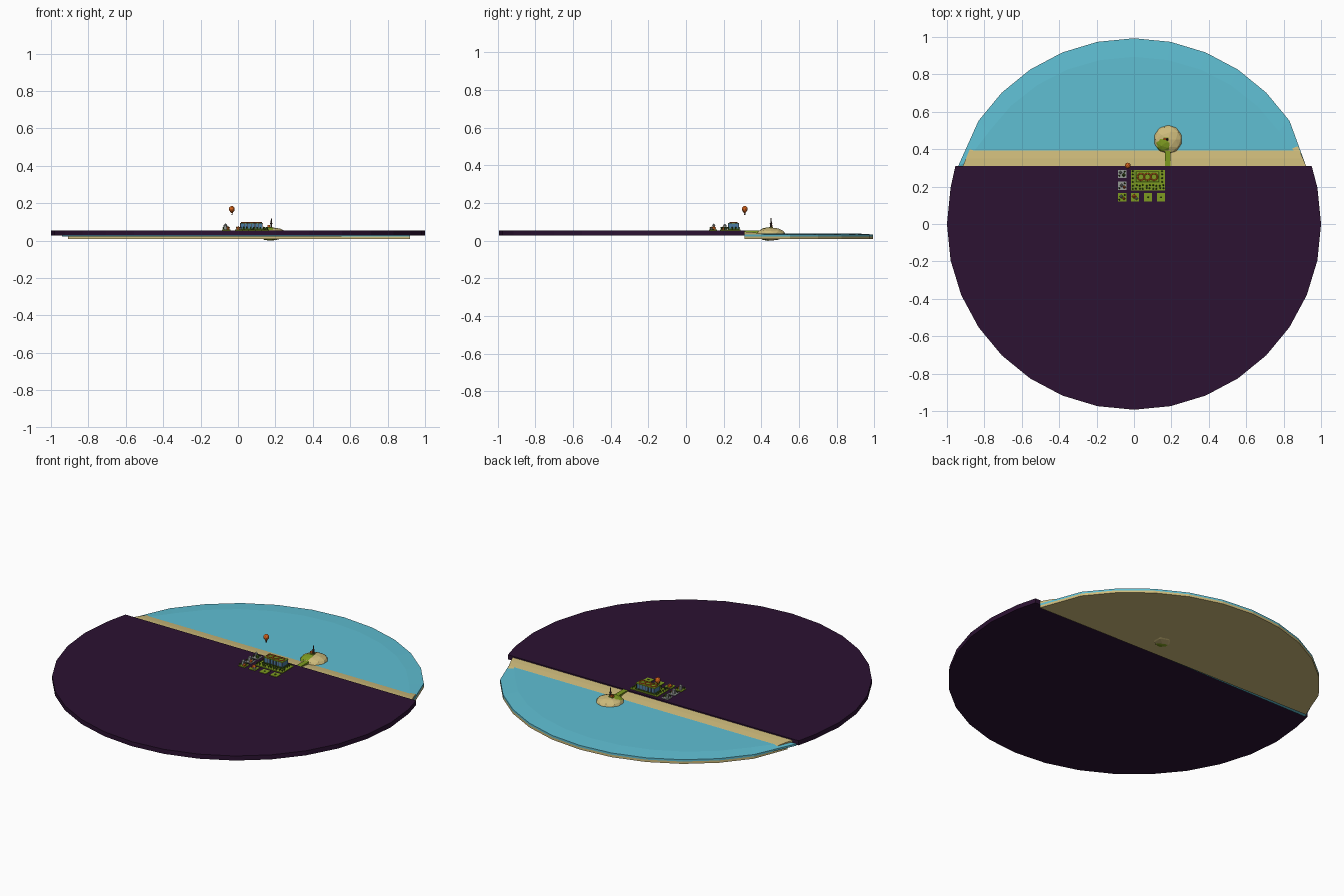
import bpy, bmesh, math, random
from mathutils import Matrix, Vector

if "Cube" in bpy.data.objects:
    bpy.data.objects.remove(bpy.data.objects["Cube"])
random.seed(4)


def mat(name, c):
    m = bpy.data.materials.new(name)
    m.diffuse_color = (*c, 1)
    m.use_nodes = True
    m.node_tree.nodes["Principled BSDF"].inputs["Base Color"].default_value = m.diffuse_color
    return m


PURPLE = mat("dark_ground", (.025, .006, .032))
TEAL = mat("water", (.115, .52, .65))
SAND = mat("sand", (.62, .50, .20))
GREEN = mat("grass", (.21, .33, .015))
LEAF = mat("leaf", (.05, .12, .01))
ORANGE = mat("orange", (.68, .13, .013))
BLUE = mat("glass", (.07, .20, .36))
GREY = mat("stone", (.30, .32, .30))
DARK = mat("dark_wood", (.07, .04, .03))


def finish(name, bm, m):
    bmesh.ops.recalc_face_normals(bm, faces=bm.faces)
    me = bpy.data.meshes.new(name)
    bm.to_mesh(me)
    bm.free()
    me.materials.append(m)
    ob = bpy.data.objects.new(name, me)
    bpy.context.collection.objects.link(ob)
    return ob


def loft(name, rings, m):
    bm = bmesh.new()
    vs = [[bm.verts.new(p) for p in r] for r in rings]
    n = len(vs[0])
    for a, b in zip(vs, vs[1:]):
        for i in range(n):
            bm.faces.new((a[i], a[(i + 1) % n], b[(i + 1) % n], b[i]))
    bm.faces.new(vs[0])
    bm.faces.new(vs[-1])
    return finish(name, bm, m)


def prism(name, outline, z0, z1, m):
    return loft(name, [[(x, y, z) for x, y in outline] for z in (z0, z1)], m)


def box(name, x, y, z0, sx, sy, h, m):
    bm = bmesh.new()
    bmesh.ops.create_cube(bm, size=1, matrix=Matrix.Translation((x, y, z0 + h / 2))
                          @ Matrix.Diagonal((sx, sy, h, 1)))
    return finish(name, bm, m)


def ball(name, loc, size, m, sub=1):
    bm = bmesh.new()
    bmesh.ops.create_icosphere(bm, subdivisions=sub, radius=1,
                               matrix=Matrix.Translation(loc) @ Matrix.Diagonal((*size, 1)))
    return finish(name, bm, m)


def cone(name, x, y, z0, r0, r1, h, m, n=8):
    bm = bmesh.new()
    bmesh.ops.create_cone(bm, cap_ends=True, segments=n, radius1=r0, radius2=r1, depth=h,
                          matrix=Matrix.Translation((x, y, z0 + h / 2)))
    return finish(name, bm, m)


def ring(name, x, y, z, r, t, m):
    bpy.ops.mesh.primitive_torus_add(major_segments=16, minor_segments=6, major_radius=r,
                                     minor_radius=t, location=(x, y, z))
    ob = bpy.context.object
    ob.name = name
    ob.data.materials.append(m)
    return ob


def arc(i0, i1):
    return [(math.cos(i * math.pi / 16), .993 * math.sin(i * math.pi / 16)) for i in range(i0, i1)]


# dark ground: 32-sided disc cut by the shoreline
SHORE = .31
prism("ground", arc(15, 34) + [(.95, SHORE), (-.955, SHORE)], .028, .055, PURPLE)

# sea bed, water with a sloping outer rim, and beach strip
back = arc(3, 14)
prism("sea_bed", [(.92, SHORE)] + back + [(-.91, .35)], .008, .022, SAND)
edge = [(.92, SHORE)] + back + [(-.94, SHORE)]
inner = [(.9, .33)] + [(x * .93, y * .9) for x, y in back] + [(-.9, .33)]
loft("water", [[(x, y, .022) for x, y in edge], [(x, y, .033) for x, y in edge],
               [(x, y, .039) for x, y in inner]], TEAL)
beach = [(SHORE, .024), (.43, .03), (.39, .0395), (.35, .045), (SHORE, .048)]
loft("beach", [[(x * (1 - max(0, y - SHORE) * .45), y, z) for y, z in beach]
               for x in (-.915, .92)], SAND)

# island with grass cap, causeway and lookout tower
ball("island", (.182, .452, .035), (.078, .078, .035), SAND, 2)
ball("island_grass", (.17, .435, .035), (.058, .055, .036), GREEN, 2)
box("causeway", .18, .355, .035, .028, .11, .019, GREEN)
box("tower_base", .172, .452, .066, .026, .022, .006, GREEN)
cone("tower_mast", .178, .452, .066, .006, .0025, .054, DARK, 6)
cone("tower_deck", .178, .452, .088, .005, .008, .006, DARK)
box("island_hut", .165, .455, .07, .014, .012, .012, ORANGE)

# large park plot with hall and three roof rings
G = .055
box("park_plot", .075, .235, G, .18, .11, .004, GREEN)
box("hall_base", .072, .252, G, .13, .058, .010, LEAF)
box("hall", .072, .252, G, .12, .052, .036, BLUE)
for i in range(7):
    for y in (.225, .279):
        box("hall_pillar", .015 + i * .019, y, G, .003, .003, .039, DARK)
box("hall_roof", .072, .252, .091, .124, .056, .004, GREEN)
for i in range(3):
    ring("roof_ring", .037 + i * .035, .252, .096, .018, .0035, ORANGE)


def tree(x, y, z, s=1):
    cone("tree_trunk", x, y, z, .0015 * s, .0015 * s, .006 * s, DARK, 5)
    ball("tree_crown", (x, y, z + .009 * s), (.005 * s, .005 * s, .006 * s), LEAF)


# trees round the park
for i in range(10):
    for y in (.19, .206):
        tree(-.005 + i * .0178 + random.uniform(-.003, .003), y + random.uniform(-.003, .003), G + .004)
for y in (.225, .245, .265, .282):
    for x in (-.007, .15):
        tree(x, y, G + .004)

# small plots along two sides
for x, y, m in ((-.063, .268, GREY), (-.063, .205, GREY), (-.063, .143, GREEN),
                (.005, .143, GREEN), (.075, .143, GREEN), (.145, .143, GREEN)):
    box("plot", x, y, G, .044, .044, .003, m)
for x in (.075, .145):
    ball("shrub", (x, .143, G + .004), (.006, .006, .005), LEAF)

# buildings on the plots
for x, y, s, h, m in ((-.072, .275, .012, .022, GREY), (-.055, .262, .014, .014, LEAF),
                      (-.066, .207, .014, .026, GREY), (-.052, .197, .012, .013, ORANGE),
                      (-.068, .147, .014, .026, GREY), (-.054, .136, .012, .012, ORANGE),
                      (.001, .148, .018, .011, ORANGE), (.014, .136, .012, .008, GREY)):
    box("building", x, y, G, s, s, h, m)
    cone("building_roof", x, y, G + h, s * .72, 0, s * .7, m, 4)
for x, y in ((-.078, .258), (-.05, .28), (-.078, .192), (-.05, .217), (-.078, .13), (-.05, .155)):
    tree(x, y, G + .003)

# hot-air balloon
ball("balloon", (-.033, .312, .168), (.016, .016, .017), ORANGE, 2)
cone("balloon_neck", -.033, .312, .146, .004, .0125, .013, ORANGE)
box("balloon_basket", -.033, .312, .137, .006, .006, .006, DARK)
for sx in (-1, 1):
    for sy in (-1, 1):
        box("basket_rope", -.033 + sx * .0025, .312 + sy * .0025, .142, .0008, .0008, .006, DARK)
